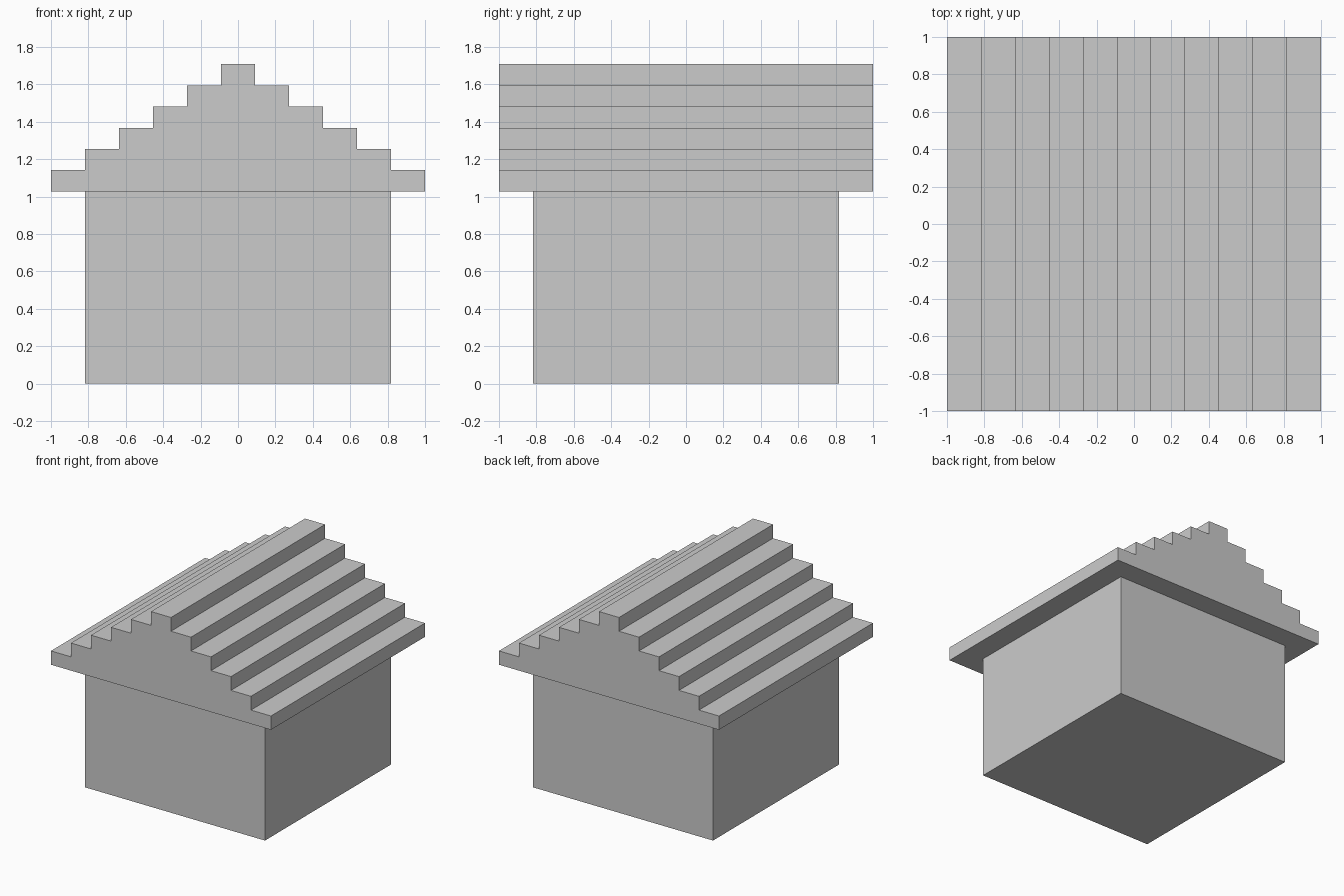
import bpy, bmesh

if "Cube" in bpy.data.objects:
    bpy.data.objects.remove(bpy.data.objects["Cube"])

STEPS = 6
BODY_HALF = 9 / 11          # wall half width
EAVE_Z, RIDGE_Z = 1.028, 1.708
RISE = (RIDGE_Z - EAVE_Z) / STEPS


def extrude_profile(name, profile, half_depth):
    """Extrude a closed x-z profile along y, centred on y = 0."""
    bm = bmesh.new()
    face = bm.faces.new([bm.verts.new((x, -half_depth, z)) for x, z in profile])
    result = bmesh.ops.extrude_face_region(bm, geom=[face])
    verts = [g for g in result["geom"] if isinstance(g, bmesh.types.BMVert)]
    bmesh.ops.translate(bm, verts=verts, vec=(0, 2 * half_depth, 0))
    bmesh.ops.recalc_face_normals(bm, faces=bm.faces)
    mesh = bpy.data.meshes.new(name)
    bm.to_mesh(mesh)
    bm.free()
    obj = bpy.data.objects.new(name, mesh)
    bpy.context.collection.objects.link(obj)
    return obj


# Square walls
b = BODY_HALF
extrude_profile("walls", [(-b, 0), (b, 0), (b, EAVE_Z), (-b, EAVE_Z)], b)

# Stepped gable roof: right-hand stairs, then the mirrored left side
right = []
for i in range(STEPS):
    x = (11 - 2 * i) / 11
    right += [(x, EAVE_Z + i * RISE), (x, EAVE_Z + (i + 1) * RISE)]
left = [(-x, z) for x, z in reversed(right)]
extrude_profile("stepped_roof", right + left, 1.0)
